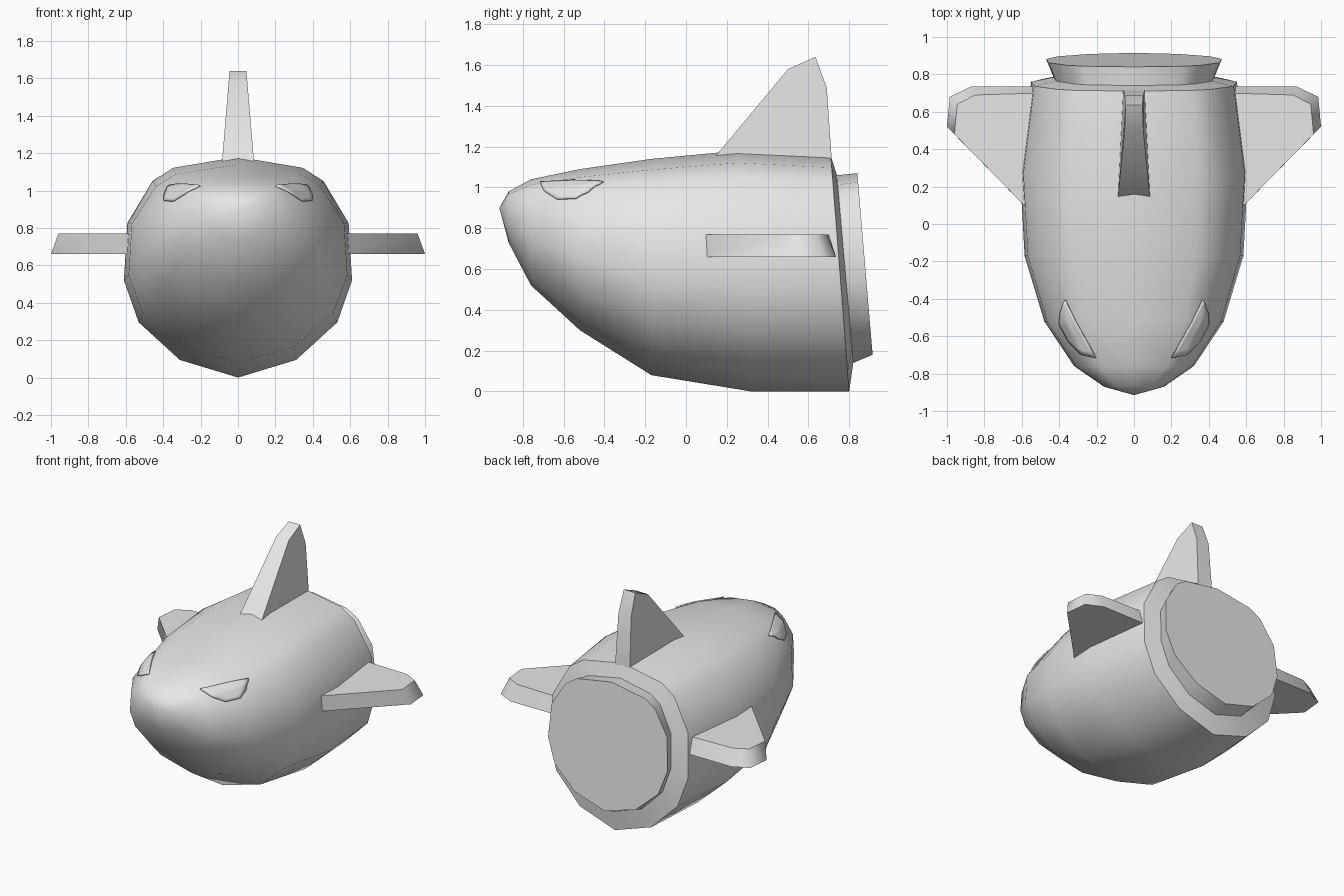
import bpy, bmesh, math
from mathutils import Vector
from mathutils.bvhtree import BVHTree

cube = bpy.data.objects.get("Cube")
if cube:
    bpy.data.objects.remove(cube, do_unlink=True)

GREY = (0.8, 0.8, 0.8, 1)
grey = bpy.data.materials.new("plain grey")
grey.use_nodes = True
grey.diffuse_color = GREY
grey.node_tree.nodes["Principled BSDF"].inputs["Base Color"].default_value = GREY


def finish(bm, name, angle):
    """Turn a bmesh into a smooth-shaded object."""
    bmesh.ops.recalc_face_normals(bm, faces=bm.faces)
    mesh = bpy.data.meshes.new(name)
    bm.to_mesh(mesh)
    bm.free()
    mesh.materials.append(grey)
    ob = bpy.data.objects.new(name, mesh)
    bpy.context.collection.objects.link(ob)
    bpy.ops.object.select_all(action='DESELECT')
    ob.select_set(True)
    bpy.context.view_layer.objects.active = ob
    bpy.ops.object.shade_smooth_by_angle(angle=math.radians(angle))
    return ob


def bridge(bm, a, b):
    for i in range(len(a)):
        j = (i + 1) % len(a)
        bm.faces.new((a[i], a[j], b[j], b[i]))


def slab(name, side_a, side_b, angle):
    """Solid between two matching outlines."""
    bm = bmesh.new()
    a = [bm.verts.new(p) for p in side_a]
    b = [bm.verts.new(p) for p in side_b]
    bridge(bm, a, b)
    bm.faces.new(a)
    bm.faces.new(b)
    return finish(bm, name, angle)


# Hull: one cross-section (half width, height fraction) lofted along the length
half = [(0, 0), (.51, .08), (.87, .25), (1, .44), (.97, .70), (.75, .89), (.57, .95), (0, 1)]
section = half + [(-x, h) for x, h in half[-2:0:-1]]
# top y, top z, bottom y, bottom z, half width
stations = [
    (-.87, .98, -.87, .73, .16),
    (-.76, 1.04, -.76, .52, .32),
    (-.52, 1.09, -.52, .30, .48),
    (-.17, 1.14, -.17, .08, .585),
    (.25, 1.18, .32, 0, .61),
    (.71, 1.155, .80, 0, .55),
    (.74, 1.06, .82, .14, .43),
    (.84, 1.07, .915, .18, .47),
]
bm = bmesh.new()
rings = []
for yt, zt, yb, zb, w in stations:
    low, high = Vector((0, yb, zb)), Vector((0, yt, zt))
    rings.append([bm.verts.new(low.lerp(high, h) + Vector((x * w, 0, 0))) for x, h in section])
for a, b in zip(rings, rings[1:]):
    bridge(bm, a, b)
nose = bm.verts.new((0, -.915, .9))
for i, v in enumerate(rings[0]):
    bm.faces.new((nose, v, rings[0][i - 1]))
bm.faces.new(rings[-1])
bmesh.ops.recalc_face_normals(bm, faces=bm.faces)
surface = BVHTree.FromBMesh(bm)
finish(bm, "hull", 60)

# Top fin: side outline with a half thickness at each corner
fin = [(.08, 1.07, .09), (.15, 1.16, .085), (.5, 1.58, .05), (.635, 1.64, .045),
       (.69, 1.49, .05), (.715, 1.13, .058), (.715, 1.07, .06)]
slab("top_fin", [(t, y, z) for y, z, t in fin], [(-t, y, z) for y, z, t in fin], 50)

# Side wings: flat underside, smaller top, sloping tip and rear edge
under = [(.5, .01), (1, .52), (.985, .68), (.87, .735), (.5, .735)]
upper = [(.5, .01), (.96, .48), (.945, .64), (.85, .69), (.5, .70)]
for side, s in (("left", 1), ("right", -1)):
    slab(side + "_wing", [(s * x, y, .66) for x, y in under],
         [(s * x, y, .77) for x, y in upper], 60)

# Eye plates: thin patches laid on the hull
eye = [(.21, -.72, 1.04), (.38, -.41, 1.05), (.43, -.49, 1.0), (.43, -.56, .97),
       (.38, -.65, .965), (.30, -.70, .99)]
for side, s in (("left", 1), ("right", -1)):
    bm = bmesh.new()
    face = bm.faces.new([bm.verts.new((s * x, y, z)) for x, y, z in eye])
    bmesh.ops.poke(bm, faces=[face])
    bmesh.ops.subdivide_edges(bm, edges=bm.edges, cuts=3, use_grid_fill=True)
    for v in bm.verts:
        point, normal, _, _ = surface.find_nearest(v.co)
        v.co = point + normal * .006
    bmesh.ops.recalc_face_normals(bm, faces=bm.faces)
    ob = finish(bm, side + "_eye", 60)
    plate = ob.modifiers.new("thickness", 'SOLIDIFY')
    plate.thickness = .009
    plate.offset = 0
